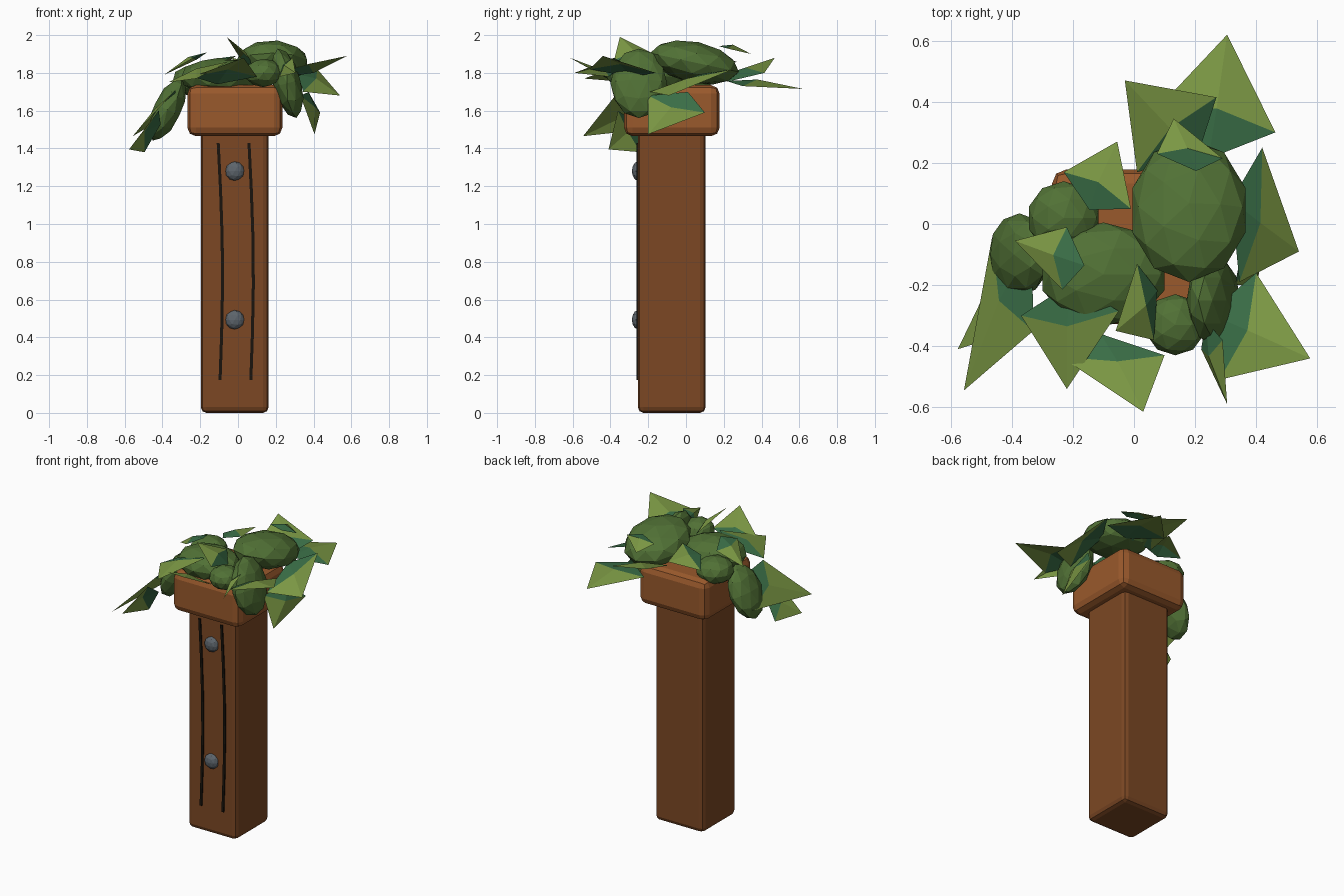
import bpy, bmesh, math
from mathutils import Vector

if "Cube" in bpy.data.objects:
    bpy.data.objects.remove(bpy.data.objects["Cube"])


def mat(name, rgb):
    m = bpy.data.materials.new(name)
    m.diffuse_color = (*rgb, 1)
    m.use_nodes = True
    m.node_tree.nodes["Principled BSDF"].inputs["Base Color"].default_value = m.diffuse_color
    return m


WOOD = mat("dark wood", (0.20, 0.064, 0.017))
CAPWOOD = mat("light wood", (0.32, 0.10, 0.025))
CRACK = mat("crack black", (0.010, 0.007, 0.004))
METAL = mat("bolt grey", (0.11, 0.13, 0.15))
BUSH = mat("bush green", (0.082, 0.165, 0.036))
LEAF = mat("leaf green", (0.20, 0.315, 0.058))
TEAL = mat("leaf base green", (0.042, 0.155, 0.062))


def finish(bm, name, mats):
    me = bpy.data.meshes.new(name)
    bm.to_mesh(me)
    bm.free()
    for m in mats:
        me.materials.append(m)
    ob = bpy.data.objects.new(name, me)
    bpy.context.collection.objects.link(ob)
    return ob


def box(name, lo, hi, m, bevel):
    bm = bmesh.new()
    bmesh.ops.create_cube(bm, size=1)
    for v in bm.verts:
        v.co = [lo[i] + (v.co[i] + 0.5) * (hi[i] - lo[i]) for i in range(3)]
    bmesh.ops.bevel(bm, geom=bm.edges[:], offset=bevel, segments=2, profile=0.5, affect='EDGES')
    return finish(bm, name, [m])


def blob(name, loc, radii, m, rot=(0, 0, 0)):
    bm = bmesh.new()
    bmesh.ops.create_icosphere(bm, subdivisions=2, radius=1)
    ob = finish(bm, name, [m])
    ob.location, ob.scale = loc, radii
    ob.rotation_euler = [math.radians(a) for a in rot]
    return ob


def leaf(name, tip, c1, c2):
    # folded kite: the base mirrors the tip behind the two corners, base faces are darker
    tip, c1, c2 = map(Vector, (tip, c1, c2))
    base = ((c1 + c2) / 2).lerp(tip, -0.4)
    n = (c1 - c2).cross(tip - base).normalized()
    if n.dot((tip + base) / 2 - Vector((0, -0.08, 1.55))) < 0:
        n = -n
    ridge = base.lerp(tip, 0.4) + n * 0.025
    bm = bmesh.new()
    t, a, b, c, d = [bm.verts.new(p) for p in (tip, c1, base, c2, ridge)]
    for vs, k in (((t, d, a), 0), ((t, c, d), 0), ((d, b, a), 1), ((d, c, b), 1)):
        bm.faces.new(vs).material_index = k
    bm.normal_update()
    if sum(f.normal.dot(n) for f in bm.faces) < 0:
        bmesh.ops.reverse_faces(bm, faces=bm.faces[:])
    return finish(bm, name, [LEAF, TEAL])


# post and cap
box("post", (-0.197, -0.255, 0), (0.162, 0.104, 1.5), WOOD, 0.03)
box("post_cap", (-0.268, -0.328, 1.465), (0.235, 0.178, 1.735), CAPWOOD, 0.045)

# cracks on the front, bowed along a sine
for name, x0 in (("crack_left", -0.105), ("crack_right", 0.058)):
    bm = bmesh.new()
    rings = []
    for i in range(6):
        t = i / 5
        x = x0 + 0.01 * t + 0.018 * math.sin(math.pi * t)
        z = 1.43 - 1.255 * t
        rings.append([bm.verts.new((x + sx * 0.008, y, z))
                      for sx, y in ((-1, -0.254), (-1, -0.262), (1, -0.262), (1, -0.254))])
    for r, s in zip(rings, rings[1:]):
        for i in range(4):
            bm.faces.new((r[i], r[(i + 1) % 4], s[(i + 1) % 4], s[i]))
    bm.faces.new(rings[0])
    bm.faces.new(rings[-1])
    bmesh.ops.recalc_face_normals(bm, faces=bm.faces[:])
    finish(bm, name, [CRACK])

# bolts
for name, z in (("bolt_top", 1.28), ("bolt_bottom", 0.493)):
    blob(name, (-0.017, -0.255, z), (0.051, 0.032, 0.051), METAL)

# leafy clumps
blob("clump_back_right", (0.18, 0.045, 1.855), (0.195, 0.24, 0.11), BUSH, (-12, 0, 0))
blob("clump_front", (-0.10, -0.165, 1.78), (0.21, 0.17, 0.10), BUSH)
blob("clump_left", (-0.23, 0.02, 1.76), (0.12, 0.12, 0.085), BUSH)
blob("clump_hanging_left", (-0.375, -0.10, 1.605), (0.075, 0.135, 0.18), BUSH, (0, 25, 0))
blob("clump_hanging_right", (0.26, -0.25, 1.745), (0.075, 0.15, 0.19), BUSH, (0, -15, 0))
blob("clump_front_right", (0.135, -0.33, 1.80), (0.10, 0.10, 0.075), BUSH)

# leaves: tip and two side corners
leaf("leaf_back", (0.305, 0.62, 1.715), (0.463, 0.30, 1.73), (0.06, 0.36, 1.76))
leaf("leaf_back_left", (-0.03, 0.47, 1.88), (0.27, 0.415, 1.80), (0.01, 0.17, 1.78))
leaf("leaf_right", (0.54, -0.09, 1.68), (0.42, 0.25, 1.82), (0.345, -0.19, 1.70))
leaf("leaf_right_low", (0.405, -0.20, 1.475), (0.435, 0.10, 1.59), (0.33, -0.20, 1.68))
leaf("leaf_right_front", (0.577, -0.44, 1.89), (0.40, -0.16, 1.80), (0.28, -0.51, 1.82))
leaf("leaf_front_thin", (0.305, -0.59, 1.80), (0.22, -0.41, 1.78), (0.29, -0.38, 1.88))
leaf("leaf_front", (0.03, -0.615, 1.88), (-0.24, -0.435, 1.78), (0.10, -0.43, 1.78))
leaf("leaf_front_left", (-0.22, -0.54, 1.77), (-0.37, -0.30, 1.75), (-0.05, -0.285, 1.86))
leaf("leaf_upright", (-0.06, -0.35, 1.99), (0.01, -0.13, 1.88), (0.065, -0.38, 1.87))
leaf("leaf_hanging", (-0.557, -0.545, 1.465), (-0.465, -0.045, 1.52), (-0.33, -0.35, 1.71))
leaf("leaf_hanging_low", (-0.577, -0.41, 1.395), (-0.495, -0.24, 1.38), (-0.42, -0.36, 1.60))
leaf("leaf_top_left", (-0.055, 0.27, 1.86), (-0.23, 0.17, 1.81), (-0.01, 0.05, 1.89))
leaf("leaf_small_left", (-0.39, -0.055, 1.79), (-0.235, -0.215, 1.88), (-0.22, -0.01, 1.87))
leaf("leaf_small_back", (0.13, 0.345, 1.90), (0.29, 0.215, 1.93), (0.075, 0.23, 1.93))
